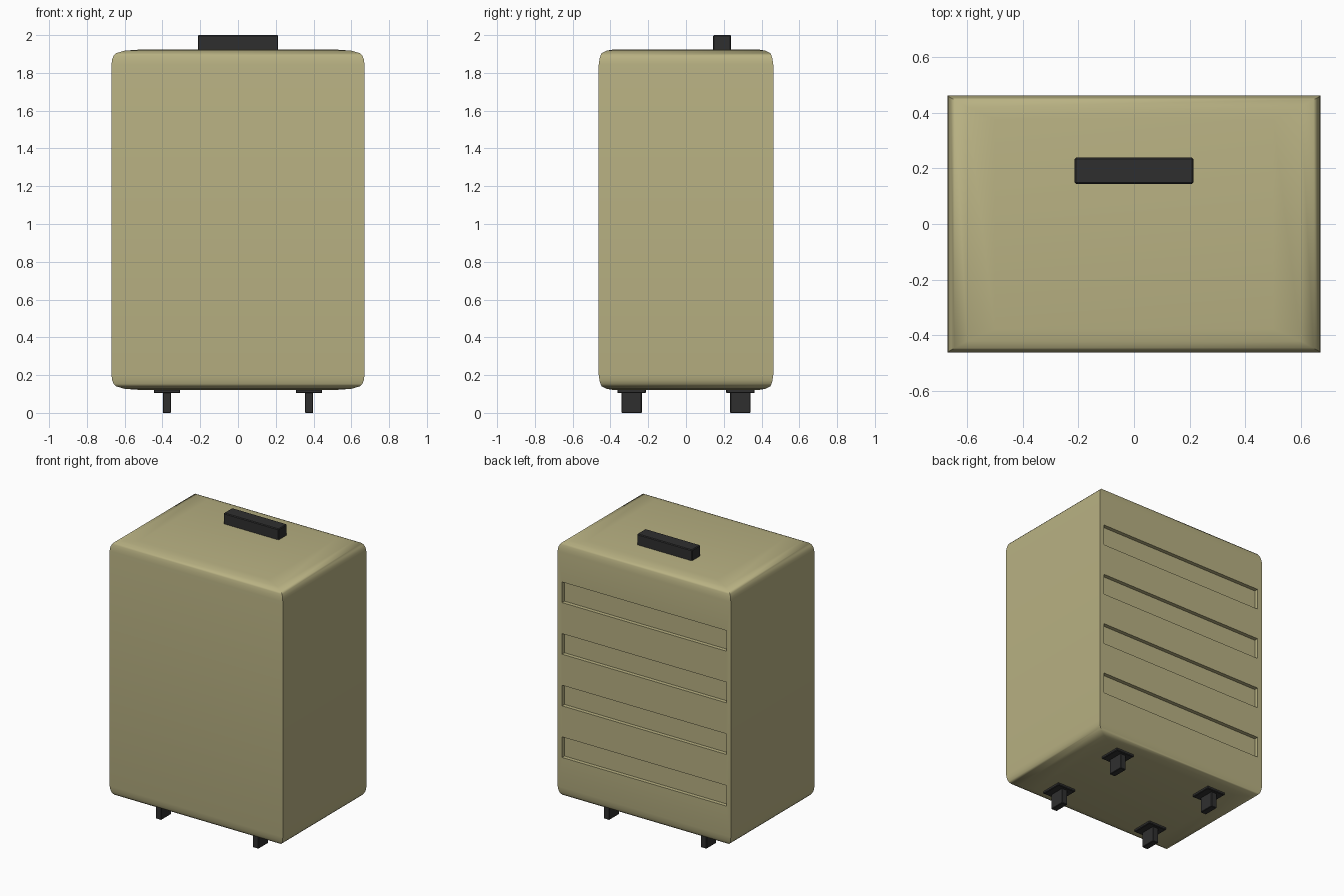
import bpy, bmesh, math

if "Cube" in bpy.data.objects:
    bpy.data.objects.remove(bpy.data.objects["Cube"])


def material(name, rgb):
    m = bpy.data.materials.new(name)
    m.diffuse_color = (*rgb, 1)
    m.use_nodes = True
    m.node_tree.nodes["Principled BSDF"].inputs["Base Color"].default_value = m.diffuse_color
    return m


TAN = material("khaki shell", (0.48, 0.44, 0.225))
BLACK = material("black plastic", (0.028, 0.028, 0.028))


def finish(name, bm, mat):
    bmesh.ops.recalc_face_normals(bm, faces=bm.faces)
    me = bpy.data.meshes.new(name)
    bm.to_mesh(me)
    bm.free()
    me.materials.append(mat)
    ob = bpy.data.objects.new(name, me)
    bpy.context.collection.objects.link(ob)
    return ob


def box(name, lo, hi, mat, bevel=0.0):
    bm = bmesh.new()
    bmesh.ops.create_cube(bm, size=1)
    for v in bm.verts:
        for i in range(3):
            v.co[i] = hi[i] if v.co[i] > 0 else lo[i]
    if bevel:
        bmesh.ops.bevel(bm, geom=bm.edges[:], offset=bevel, segments=1,
                        affect='EDGES', profile=0.5)
    return finish(name, bm, mat)


# Shell: stacked rectangles with soft top and bottom, sharp upright corners
MID = 1.0225
rim = [(0.67, 0.462, 0.822), (0.666, 0.458, 0.850), (0.658, 0.453, 0.869),
       (0.645, 0.446, 0.882), (0.60, 0.421, 0.895), (0.50, 0.377, 0.9025)]
levels = [(x, y, MID - z) for x, y, z in reversed(rim)]
levels += [(x, y, MID + z) for x, y, z in rim]
bm = bmesh.new()
rings = [[bm.verts.new((sx * x, sy * y, z))
          for sx, sy in ((-1, -1), (1, -1), (1, 1), (-1, 1))]
         for x, y, z in levels]
for a, b in zip(rings, rings[1:]):
    for i in range(4):
        j = (i + 1) % 4
        bm.faces.new((a[i], a[j], b[j], b[i]))
bm.faces.new(rings[0][::-1])
bm.faces.new(rings[-1])
shell = finish("suitcase_shell", bm, TAN)

# Four shallow grooves across the back
for k in range(4):
    zc = MID + (k - 1.5) * 0.361
    cutter = box("groove_cutter", (-0.635, 0.435, zc - 0.072),
                 (0.635, 0.6, zc + 0.072), TAN)
    cutter.hide_render = True
    mod = shell.modifiers.new("groove", 'BOOLEAN')
    mod.operation = 'DIFFERENCE'
    mod.solver = 'EXACT'
    mod.object = cutter
    bpy.context.view_layer.objects.active = shell
    bpy.ops.object.modifier_apply(modifier=mod.name)
    bpy.data.objects.remove(cutter)

bpy.ops.object.select_all(action='DESELECT')
shell.select_set(True)
bpy.context.view_layer.objects.active = shell
bpy.ops.object.shade_smooth_by_angle(angle=math.radians(38))

# Carry handle on top, towards the back
box("handle", (-0.213, 0.144, 1.92), (0.213, 0.239, 2.0), BLACK, 0.005)

# Four feet: mounting plate and narrow wheel block
for sx, side in ((-1, "left"), (1, "right")):
    for sy, end in ((-1, "front"), (1, "back")):
        x, y = sx * 0.376, sy * 0.288
        box(f"{end}_{side}_wheel_plate", (x - 0.07, y - 0.075, 0.104),
            (x + 0.07, y + 0.075, 0.124), BLACK, 0.004)
        box(f"{end}_{side}_wheel", (x - 0.022, y - 0.054, 0.0),
            (x + 0.022, y + 0.054, 0.11), BLACK, 0.003)
